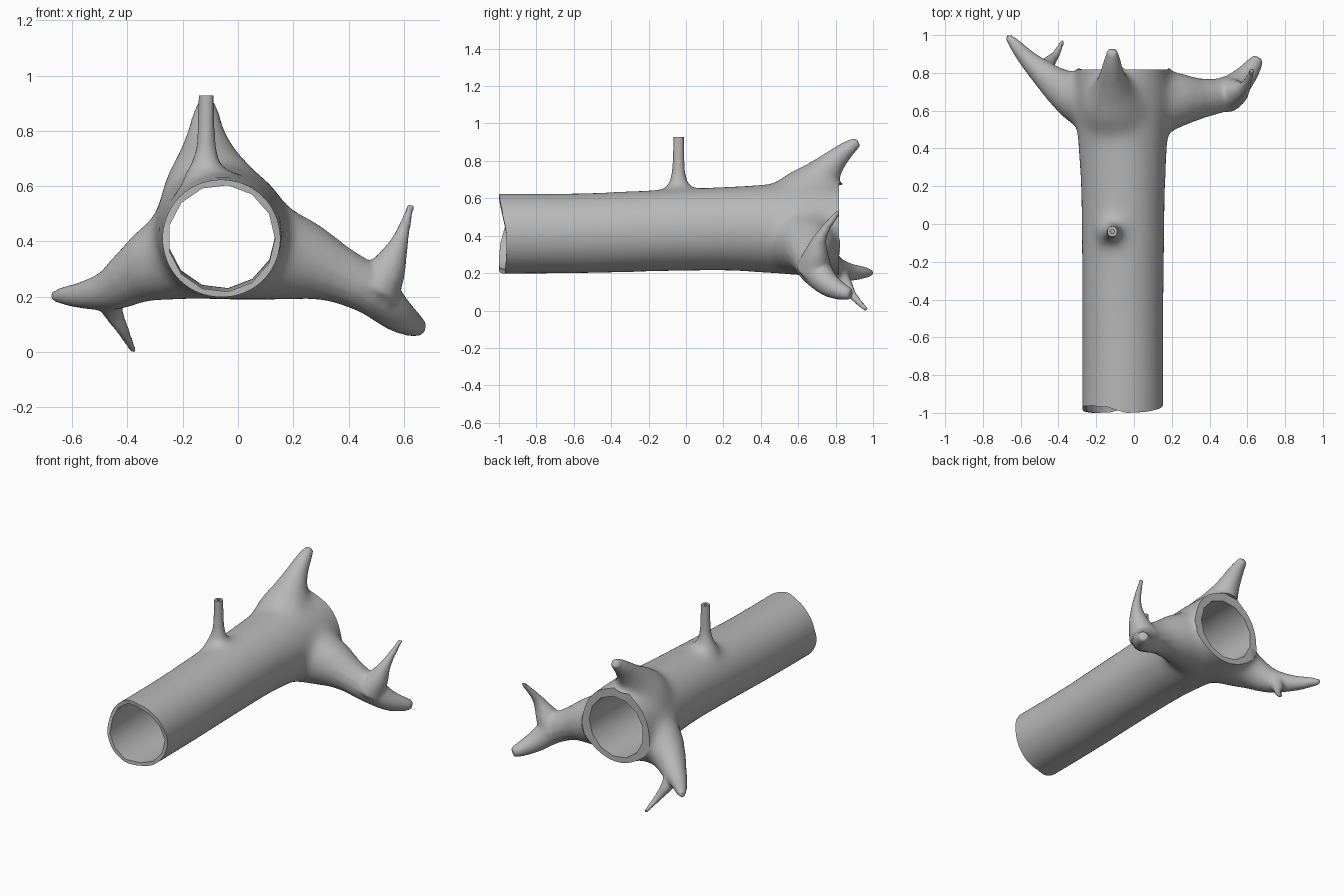
import bpy, bmesh
from math import sin, cos, tau, hypot
from mathutils import Vector

if "Cube" in bpy.data.objects:
    bpy.data.objects.remove(bpy.data.objects["Cube"])


def smooth_path(nodes, steps=3):
    """Catmull-Rom through (x, y, z, radius) nodes."""
    p = [Vector(n) for n in nodes]
    p = [2 * p[0] - p[1]] + p + [2 * p[-1] - p[-2]]
    out = []
    for a, b, c, d in zip(p, p[1:], p[2:], p[3:]):
        for i in range(steps):
            t = i / steps
            out.append(0.5 * (2 * b + (c - a) * t + (2 * a - 5 * b + 4 * c - d) * t ** 2
                              + (3 * b - a - 3 * c + d) * t ** 3))
    return out + [p[-2]]


def tube(bm, nodes, sides=14, smooth=True):
    """Closed tube of varying radius along a path; returns its rings."""
    path = smooth_path(nodes) if smooth else [Vector(n) for n in nodes]
    pts = [Vector(p[:3]) for p in path]
    rings, quat, last = [], None, None
    for i, p in enumerate(path):
        d = (pts[min(i + 1, len(pts) - 1)] - pts[max(i - 1, 0)]).normalized()
        quat = d.to_track_quat('Z', 'Y') if quat is None else last.rotation_difference(d) @ quat
        last = d
        r = max(p[3], 0.008)
        rings.append([bm.verts.new(pts[i] + quat @ Vector((r * cos(tau * k / sides),
                                                           r * sin(tau * k / sides), 0)))
                      for k in range(sides)])
    for a, b in zip(rings, rings[1:]):
        for k in range(sides):
            j = (k + 1) % sides
            bm.faces.new((a[k], a[j], b[j], b[k]))
    bm.faces.new(rings[0][::-1])
    bm.faces.new(rings[-1])
    return rings


def finish(bm, name):
    bmesh.ops.recalc_face_normals(bm, faces=bm.faces)
    me = bpy.data.meshes.new(name)
    bm.to_mesh(me)
    bm.free()
    ob = bpy.data.objects.new(name, me)
    bpy.context.collection.objects.link(ob)
    return ob


bm = bmesh.new()
# trunk, overlong at both ends so they can be cut clean
tube(bm, [(-.06, -1.1, .41, .218), (-.06, -.6, .412, .217), (-.058, -.2, .425, .22),
          (-.058, .2, .437, .226), (-.06, .45, .437, .24), (-.06, .65, .435, .248),
          (-.06, .90, .43, .24)], 24)
# top root
tube(bm, [(-.08, .58, .48, .22), (-.10, .635, .60, .18), (-.11, .71, .70, .115),
          (-.115, .79, .79, .071), (-.115, .86, .86, .046), (-.115, .92, .903, .027)])
# right root and its upturned twig
tube(bm, [(0, .62, .38, .2), (.2, .655, .34, .162), (.35, .665, .285, .108),
          (.48, .69, .22, .088), (.57, .76, .14, .066), (.63, .835, .10, .046),
          (.66, .88, .088, .03)])
tube(bm, [(.49, .685, .22, .10), (.54, .695, .295, .07), (.578, .715, .38, .038),
          (.602, .755, .45, .023), (.627, .82, .533, .014)])
# left root and its downward twig
tube(bm, [(-.1, .62, .39, .2), (-.27, .665, .33, .155), (-.37, .715, .278, .11),
          (-.46, .78, .225, .077), (-.56, .87, .205, .05), (-.63, .95, .203, .033),
          (-.672, .997, .2, .016)])
tube(bm, [(-.47, .81, .20, .055), (-.45, .855, .14, .036), (-.415, .895, .075, .023),
          (-.378, .967, .002, .013)])
# webs spanning between neighbouring roots
for a, b in (((-.10, .67, .59), (.28, .67, .295)), ((-.08, .67, .55), (-.29, .67, .315)),
             ((-.30, .67, .315), (.20, .67, .325))):
    tube(bm, [(*a, .135), (*b, .12)], smooth=False)
# upright branch stub
tube(bm, [(-.115, -.04, .56, .10), (-.115, -.04, .64, .085), (-.115, -.04, .685, .055),
          (-.115, -.04, .76, .034), (-.115, -.04, .97, .029)])
log = finish(bm, "hollow_log")

bm = bmesh.new()
# bore through the trunk, with flat back end and ragged front end
rings = tube(bm, [(-.06, 1.1, .425, .262), (-.06, .819, .425, .262), (-.06, .818, .425, .2),
                  (-.06, .5, .425, .196), (-.06, -.98, .41, .194), (-.06, -.981, .41, .4),
                  (-.06, -1.2, .41, .4)], 13, smooth=False)
ragged = [.02, .0, -.015, -.02, .01, .018, .015, -.012, -.02, -.018, .012, .016, .02]
for k, dy in enumerate(ragged):
    rings[4][k].co.y = -.98 + dy
    rings[5][k].co.y = -.981 + dy
# hollow, flat-cut tip of the stub
tube(bm, [(-.115, -.04, .87, .011), (-.115, -.04, .928, .012), (-.115, -.04, .9285, .08),
          (-.115, -.04, 1.05, .08)], 8, smooth=False)
cutter = finish(bm, "bore_cutter")
cutter.hide_render = True


def apply_all():
    for name in [m.name for m in log.modifiers]:
        bpy.ops.object.modifier_apply(modifier=name)


# merge all parts into one skin
bpy.ops.object.select_all(action='DESELECT')
log.select_set(True)
bpy.context.view_layer.objects.active = log
m = log.modifiers.new("blend", 'REMESH')
m.mode = 'VOXEL'
m.voxel_size = 0.012
m = log.modifiers.new("soften", 'SMOOTH')
m.factor = 0.5
m.iterations = 5
apply_all()

# fillet the joints near the trunk, sparing thin tips
group = log.vertex_groups.new(name="joints")
for v in log.data.vertices:
    x, y, z = v.co
    d = hypot(x + .06, z - .43)
    lo, hi = (.225, .29) if hypot(x + .115, y + .04) < .16 and z > .6 else (.29, .42)
    w = min(1, max(0, (hi - d) / (hi - lo)))
    if w > 0:
        group.add([v.index], w, 'REPLACE')
m = log.modifiers.new("fillet", 'SMOOTH')
m.factor = 0.5
m.iterations = 110
m.vertex_group = "joints"
m = log.modifiers.new("thin", 'DECIMATE')
m.ratio = 0.3
m = log.modifiers.new("hollow", 'BOOLEAN')
m.operation = 'DIFFERENCE'
m.solver = 'EXACT'
m.object = cutter
apply_all()
bpy.data.objects.remove(cutter)

bark = bpy.data.materials.new("bark_grey")
bark.diffuse_color = (.48, .48, .48, 1)
bark.use_nodes = True
bark.node_tree.nodes["Principled BSDF"].inputs["Base Color"].default_value = bark.diffuse_color
log.data.materials.clear()
log.data.materials.append(bark)
bpy.ops.object.shade_smooth_by_angle(angle=0.7)
